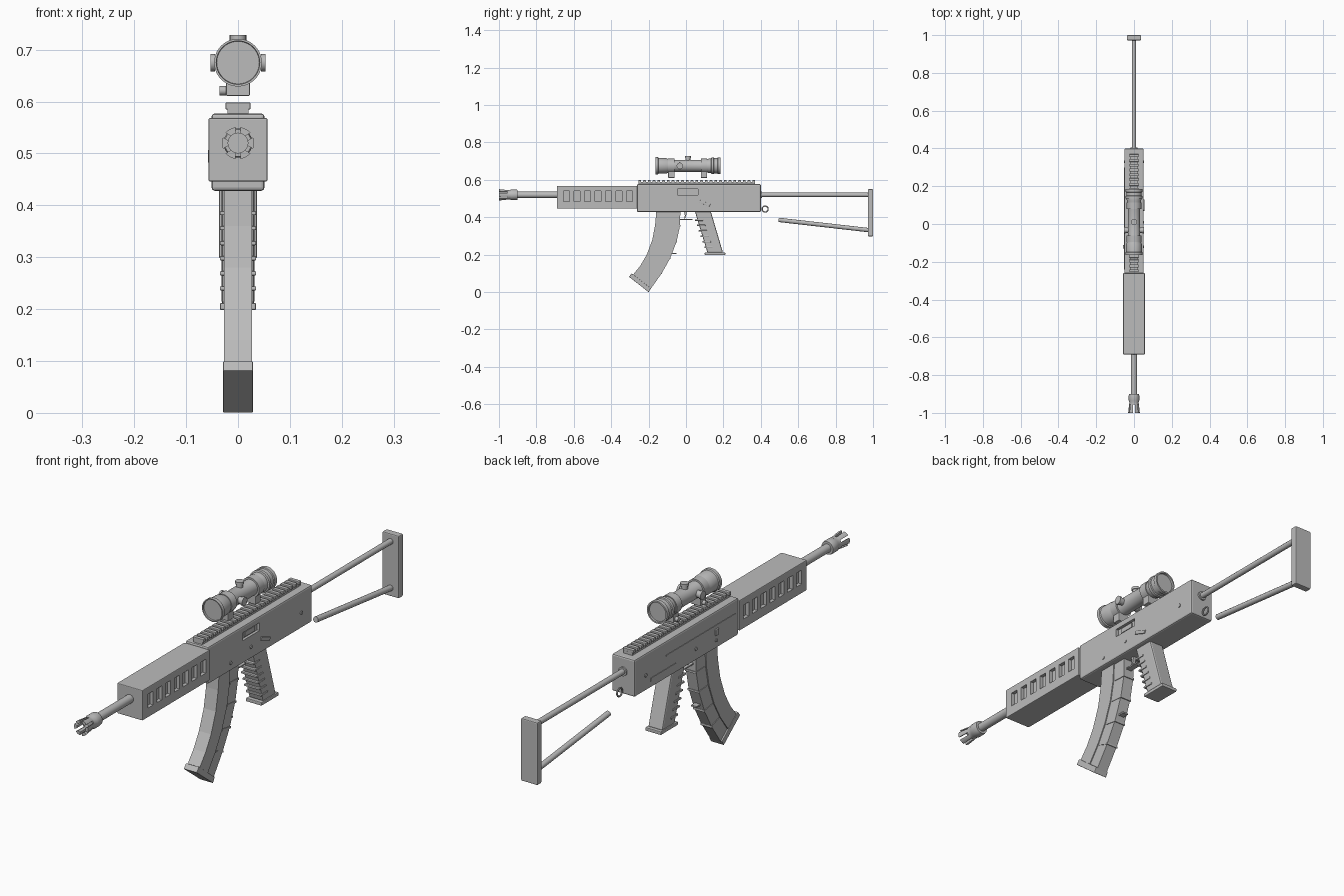
import bpy, bmesh, math
from mathutils import Vector, Matrix

cube = bpy.data.objects.get("Cube")
if cube:
    bpy.data.objects.remove(cube, do_unlink=True)

gray = bpy.data.materials.new("plain_gray")
gray.use_nodes = True
gray.diffuse_color = (0.5, 0.5, 0.5, 1)
gray.node_tree.nodes["Principled BSDF"].inputs["Base Color"].default_value = (0.5, 0.5, 0.5, 1)


def finish(name, bm, smooth=False):
    bmesh.ops.remove_doubles(bm, verts=bm.verts, dist=1e-5)
    bmesh.ops.recalc_face_normals(bm, faces=bm.faces)
    mesh = bpy.data.meshes.new(name)
    bm.to_mesh(mesh)
    bm.free()
    mesh.materials.append(gray)
    obj = bpy.data.objects.new(name, mesh)
    bpy.context.collection.objects.link(obj)
    bpy.ops.object.select_all(action='DESELECT')
    obj.select_set(True)
    bpy.context.view_layer.objects.active = obj
    if smooth:
        bpy.ops.object.shade_smooth_by_angle(angle=math.radians(35))
    return obj


def add_box(bm, x, y, z, turn=None):
    """Box spanning the (low, high) ranges, optionally turned afterwards."""
    ranges = (x, y, z)
    size = Matrix.Diagonal([b - a for a, b in ranges] + [1])
    mid = Matrix.Translation([(a + b) / 2 for a, b in ranges])
    bmesh.ops.create_cube(bm, size=1, matrix=(turn or Matrix()) @ mid @ size)


def boxes(name, specs, bevel=0):
    bm = bmesh.new()
    for spec in specs:
        add_box(bm, *spec)
    if bevel:
        bmesh.ops.bevel(bm, geom=bm.edges[:], offset=bevel, segments=2, profile=0.5, affect='EDGES')
    return finish(name, bm)


def prism(name, outline, half, bevel=0):
    """Side outline of (y, z) points, extruded across x."""
    bm = bmesh.new()
    face = bm.faces.new([bm.verts.new((-half, y, z)) for y, z in outline])
    new = bmesh.ops.extrude_face_region(bm, geom=[face])["geom"]
    bmesh.ops.translate(bm, vec=(2 * half, 0, 0), verts=[v for v in new if isinstance(v, bmesh.types.BMVert)])
    if bevel:
        bmesh.ops.bevel(bm, geom=bm.edges[:], offset=bevel, segments=2, profile=0.5, affect='EDGES')
    return finish(name, bm)


def lathe(name, profile, z, segs=32):
    """Profile of (y, radius) points, spun around a lengthwise axis."""
    bm = bmesh.new()
    verts = [bm.verts.new((r, y, z)) for y, r in profile]
    edges = [bm.edges.new(pair) for pair in zip(verts, verts[1:])]
    bmesh.ops.spin(bm, geom=verts + edges, cent=(0, 0, z), axis=(0, 1, 0), angle=math.tau, steps=segs)
    return finish(name, bm, True)


def rod(name, start, end, radius, segs=20):
    a, b = Vector(start), Vector(end)
    bm = bmesh.new()
    place = Matrix.Translation((a + b) / 2) @ (b - a).to_track_quat('Z', 'Y').to_matrix().to_4x4()
    bmesh.ops.create_cone(bm, cap_ends=True, segments=segs, radius1=radius, radius2=radius,
                          depth=(b - a).length, matrix=place)
    return finish(name, bm, True)


def carve(obj, specs):
    cutter = boxes("cutter", specs)
    cutter.hide_render = True
    mod = obj.modifiers.new("carve", 'BOOLEAN')
    mod.operation, mod.solver, mod.object = 'DIFFERENCE', 'EXACT', cutter
    bpy.context.view_layer.objects.active = obj
    bpy.ops.object.modifier_apply(modifier=mod.name)
    bpy.data.objects.remove(cutter, do_unlink=True)


# Barrel and slotted muzzle
BORE = 0.52
rod("barrel", (0, -0.93, BORE), (0, -0.68, BORE), 0.017)
muzzle = lathe("muzzle", [(-0.9, 0), (-0.9, 0.026), (-0.908, 0.028), (-0.935, 0.028), (-0.945, 0.024),
                          (-0.955, 0.026), (-1, 0.031), (-1, 0.019), (-0.94, 0.019), (-0.94, 0)], BORE)
axis = Matrix.Translation((0, 0, BORE))
carve(muzzle, [((-0.05, 0.05), (-1.02, -0.955), (-0.005, 0.005), axis @ Matrix.Rotation(math.radians(a), 4, 'Y'))
               for a in (30, 90, 150)])

# Handguard with vent slots on both sides
handguard = boxes("handguard", [((-0.057, 0.057), (-0.69, -0.26), (0.446, 0.568))], 0.003)
vents = []
for i in range(7):
    y = -0.655 + i * 0.056
    for side in (-1, 1):
        vents.append((sorted((side * 0.043, side * 0.07)), (y, y + 0.033), (0.484, 0.54)))
carve(handguard, vents)

# Receiver and its top rail
boxes("receiver", [((-0.051, 0.051), (-0.262, 0.4), (0.428, 0.577))], 0.006)
boxes("rail_base", [((-0.02, 0.02), (-0.255, 0.37), (0.575, 0.588))])
boxes("rail_teeth", [((-0.024, 0.024), (-0.255 + i * 0.0254, -0.24 + i * 0.0254), (0.585, 0.598))
                     for i in range(25)], 0.0015)

# Receiver side details
boxes("right_seam", [((-0.053, -0.05), (-0.24, 0.2), (0.517, 0.522))])
boxes("right_slot", [((-0.053, -0.05), (0.14, 0.3), (0.455, 0.467))])
boxes("charging_lug", [((-0.058, -0.05), (-0.13, -0.11), (0.482, 0.507))], 0.002)
port = ((0.04, 0.06), (-0.045, 0.065), (0.52, 0.552))
carve(bpy.data.objects["receiver"], [port])
boxes("port_bolt", [((0.03, 0.046), (-0.02, 0.04), (0.526, 0.546))])
turn = Matrix.Translation((0, 0.1, 0.475)) @ Matrix.Rotation(math.radians(-20), 4, 'X')
boxes("selector_lever", [((0.05, 0.055), (-0.03, 0.03), (-0.007, 0.007), turn)], 0.001)
for side in (-1, 1):
    for y, z in ((0.33, 0.49), (0.01, 0.475), (-0.12, 0.46)):
        rod("receiver_pin", (side * 0.045, y, z), (side * 0.054, y, z), 0.007, 12)

# Magazine in two curved halves, the rear one narrower
front = [(-0.158, 0.44), (-0.165, 0.36), (-0.18, 0.28), (-0.21, 0.2), (-0.245, 0.14), (-0.29, 0.085)]
rear = [(-0.03, 0.44), (-0.032, 0.355), (-0.05, 0.27), (-0.085, 0.18), (-0.13, 0.1), (-0.19, 0.015)]


def between(t):
    return [Vector(a).lerp(Vector(b), t) for a, b in zip(front, rear)]


prism("magazine_front", between(0) + between(0.55)[::-1], 0.027)
prism("magazine_rear", between(0.5) + between(1)[::-1], 0.023)
for a, b in list(zip(between(0.6), between(1.02)))[1:-1]:
    lift = Vector((0, 0.004))
    prism("magazine_rib", [a + lift, b + lift, b - lift, a - lift], 0.0255)
prism("magazine_base", [(-0.305, 0.082), (-0.29, 0.1), (-0.188, 0.02), (-0.2, 0)], 0.029, 0.002)
boxes("magazine_nub", [((-0.012, 0.012), (-0.085, -0.05), (0.203, 0.209))])

# Grip with finger fins and a foot
prism("grip", [(0.045, 0.44), (0.13, 0.44), (0.198, 0.21), (0.115, 0.21)], 0.032, 0.006)
boxes("grip_foot", [((-0.035, 0.035), (0.1, 0.21), (0.198, 0.212))], 0.003)
for i in range(6):
    y, z = 0.058 + i * 0.01, 0.385 - i * 0.029
    boxes("grip_fin", [((-0.035, 0.035), (y - 0.01, y + 0.035), (z - 0.004, z + 0.004))], 0.002)

# Trigger and guard
prism("trigger", [(-0.01, 0.43), (0.005, 0.43), (0.001, 0.41), (-0.005, 0.392), (-0.01, 0.395), (-0.006, 0.41)], 0.006)
boxes("trigger_guard", [((-0.012, 0.012), (-0.035, 0.035), (0.386, 0.391))])

# Folding frame stock
rod("stock_upper_rod", (0, 0.39, BORE), (0, 0.98, BORE), 0.0115, 12)
rod("stock_lower_rod", (0, 0.495, 0.386), (0, 0.98, 0.331), 0.0115, 12)
rod("stock_socket", (0, 0.395, BORE), (0, 0.406, BORE), 0.018)
boxes("butt_plate", [((-0.037, 0.037), (0.972, 1), (0.298, 0.55))], 0.004)

# Sling ring
bpy.ops.mesh.primitive_torus_add(location=(0, 0.423, 0.444), rotation=(0, math.pi / 2, 0), major_radius=0.016,
                                 minor_radius=0.0035, major_segments=24, minor_segments=8)
ring = bpy.context.object
ring.name = "sling_ring"
ring.data.materials.append(gray)
bpy.ops.object.shade_smooth_by_angle(angle=math.radians(40))

# Scope body, lenses recessed into both bells
SIGHT = 0.675
lathe("scope_body", [(-0.158, 0), (-0.158, 0.041), (-0.164, 0.042), (-0.164, 0.046), (-0.15, 0.046),
                     (-0.147, 0.042), (-0.105, 0.041), (-0.085, 0.032), (0.1, 0.032), (0.122, 0.038),
                     (0.134, 0.039), (0.136, 0.045), (0.148, 0.045), (0.15, 0.041), (0.168, 0.041),
                     (0.17, 0.045), (0.185, 0.045), (0.185, 0.039), (0.178, 0.038), (0.178, 0)], SIGHT, 40)

# Scope mounts with clamp screws
for y in (-0.078, 0.096):
    lathe("scope_ring", [(y - 0.017, 0.03), (y - 0.017, 0.039), (y + 0.017, 0.039), (y + 0.017, 0.03)], SIGHT)
    boxes("scope_clamp", [((-0.023, 0.023), (y - 0.017, y + 0.017), (0.611, 0.65))], 0.002)
    rod("clamp_screw", (-0.036, y, 0.621), (-0.02, y, 0.621), 0.009, 12)

# Scope adjustment knobs on the top and both sides
rod("top_turret", (0, 0.01, 0.69), (0, 0.01, 0.722), 0.013)
rod("top_turret_cap", (0, 0.01, 0.717), (0, 0.01, 0.728), 0.016)
for side in (-1, 1):
    rod("side_turret", (side * 0.02, -0.033, SIGHT), (side * 0.047, -0.033, SIGHT), 0.014)
    rod("side_turret_cap", (side * 0.044, -0.033, SIGHT), (side * 0.053, -0.033, SIGHT), 0.017)
